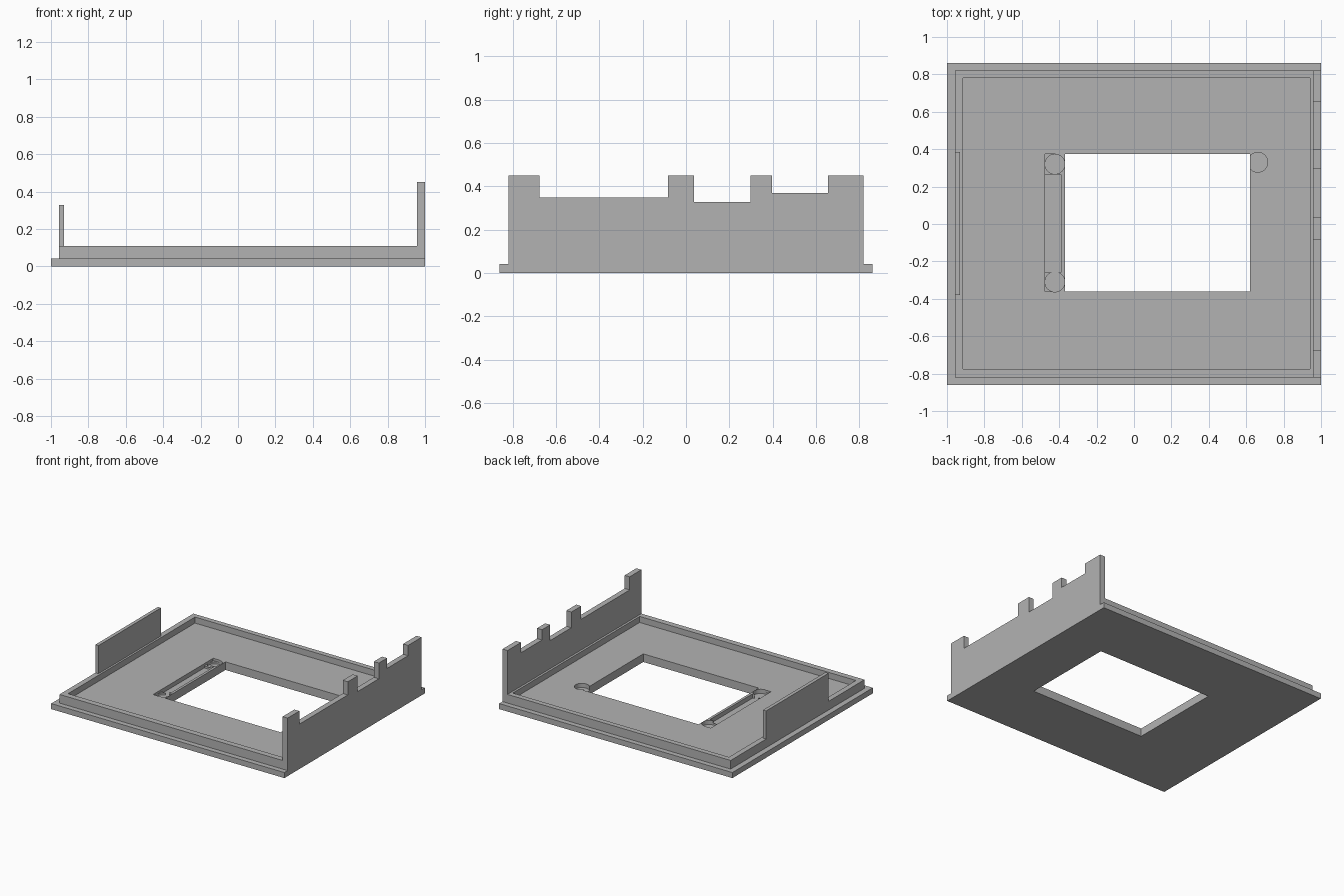
import bpy, bmesh
from mathutils import Vector

if "Cube" in bpy.data.objects:
    bpy.data.objects.remove(bpy.data.objects["Cube"], do_unlink=True)

grey = bpy.data.materials.new("plain grey")
grey.use_nodes = True
colour = (0.45, 0.45, 0.45, 1)
grey.diffuse_color = colour
grey.node_tree.nodes["Principled BSDF"].inputs["Base Color"].default_value = colour


def finish(name, bm):
    bmesh.ops.recalc_face_normals(bm, faces=bm.faces)
    mesh = bpy.data.meshes.new(name)
    bm.to_mesh(mesh)
    bm.free()
    mesh.materials.append(grey)
    ob = bpy.data.objects.new(name, mesh)
    bpy.context.scene.collection.objects.link(ob)
    return ob


def box(name, x0, x1, y0, y1, z0, z1):
    bm = bmesh.new()
    bmesh.ops.create_cube(bm, size=1)
    lo, hi = Vector((x0, y0, z0)), Vector((x1, y1, z1))
    for v in bm.verts:
        v.co = (lo + hi) / 2 + v.co * (hi - lo)
    return finish(name, bm)


def disc(name, x, y, radius, z0, z1):
    bm = bmesh.new()
    bmesh.ops.create_cone(bm, cap_ends=True, segments=40, radius1=radius,
                          radius2=radius, depth=z1 - z0)
    bmesh.ops.translate(bm, verts=bm.verts, vec=(x, y, (z0 + z1) / 2))
    return finish(name, bm)


def cut(target, cutter):
    mod = target.modifiers.new("cut", "BOOLEAN")
    mod.operation = "DIFFERENCE"
    mod.solver = "EXACT"
    mod.object = cutter
    bpy.context.view_layer.objects.active = target
    bpy.ops.object.modifier_apply(modifier=mod.name)
    bpy.data.objects.remove(cutter, do_unlink=True)


BASE, FLOOR, RIM, TOP = 0.043, 0.063, 0.11, 0.45

# Flanged base plate with a raised rim around a sunken floor
tray = box("tray", -1, 1, -0.86, 0.86, 0, RIM)
for name, span in {
    "left_step": (0.957, 1.1, -1, 1),
    "right_step": (-1.1, -0.957, -1, 1),
    "front_step": (-1.1, 1.1, -1, -0.82),
    "back_step": (-1.1, 1.1, 0.82, 1),
}.items():
    cut(tray, box(name, *span, BASE, 0.2))
cut(tray, box("recess", -0.915, 0.94, -0.775, 0.78, FLOOR, 0.2))

# Central window
cut(tray, box("window", -0.37, 0.62, -0.362, 0.375, -0.1, 0.2))

# Slot beside the window, with shallow steps and round pockets at the ends
cut(tray, box("slot", -0.475, -0.39, -0.26, 0.265, 0.03, 0.2))
for y0, y1 in ((-0.362, -0.26), (0.265, 0.375)):
    cut(tray, box("slot_end", -0.475, -0.42, y0, y1, 0.045, 0.2))
for x, y in ((-0.423, -0.31), (-0.423, 0.32), (0.662, 0.33)):
    cut(tray, disc("pocket", x, y, 0.053, 0.03, 0.2))

# Tall notched side wall
profile = [(-0.82, BASE), (0.82, BASE), (0.82, TOP), (0.655, TOP),
           (0.655, 0.37), (0.397, 0.37), (0.397, TOP), (0.297, TOP),
           (0.297, 0.328), (0.038, 0.328), (0.038, TOP), (-0.083, TOP),
           (-0.083, 0.348), (-0.677, 0.348), (-0.677, TOP), (-0.82, TOP)]
bm = bmesh.new()
face = bm.faces.new([bm.verts.new((0.957, y, z)) for y, z in profile])
new = bmesh.ops.extrude_face_region(bm, geom=[face])["geom"]
bmesh.ops.translate(bm, vec=(0.043, 0, 0),
                    verts=[g for g in new if isinstance(g, bmesh.types.BMVert)])
finish("notched_wall", bm)

# Thin panel standing on the opposite rim
box("thin_panel", -0.957, -0.93, -0.38, 0.385, RIM, 0.328)
